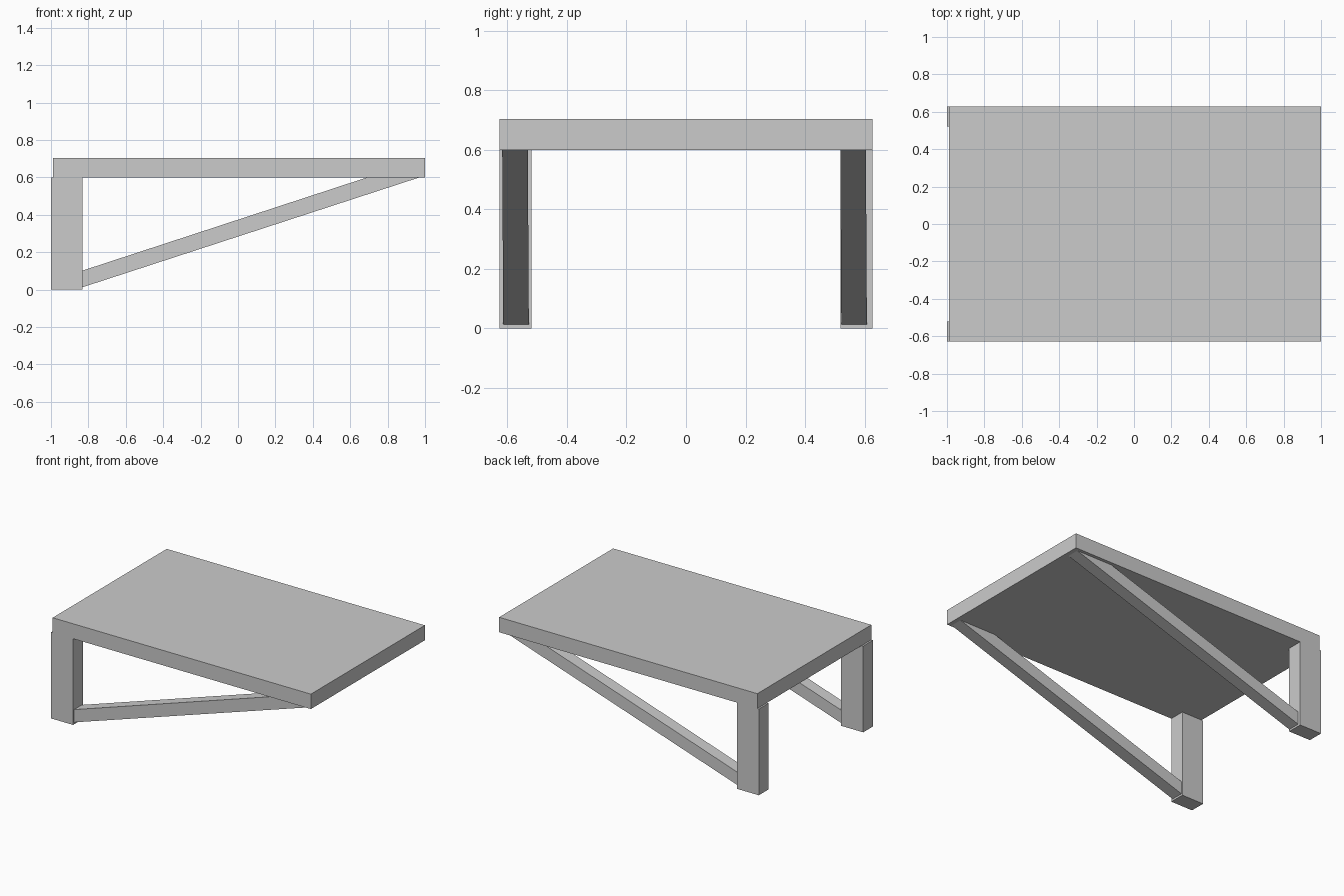
import bpy, bmesh

if "Cube" in bpy.data.objects:
    bpy.data.objects.remove(bpy.data.objects["Cube"])


def prism(name, profile, y0, y1, skew=0.0):
    """Extrude an x-z profile from y0 to y1; skew drifts y with height."""
    bm = bmesh.new()
    face = bm.faces.new([bm.verts.new((x, y0, z)) for x, z in profile])
    ext = bmesh.ops.extrude_face_region(bm, geom=[face])
    for v in ext["geom"]:
        if isinstance(v, bmesh.types.BMVert):
            v.co.y = y1
    for v in bm.verts:
        v.co.y += skew * v.co.z
    bmesh.ops.recalc_face_normals(bm, faces=bm.faces)
    me = bpy.data.meshes.new(name)
    bm.to_mesh(me)
    bm.free()
    ob = bpy.data.objects.new(name, me)
    bpy.context.collection.objects.link(ob)
    return ob


def rect(x0, x1, z0, z1):
    return [(x0, z0), (x1, z0), (x1, z1), (x0, z1)]


# Table top slab
prism("table_top", rect(-0.988, 1.0, 0.60, 0.704), -0.627, 0.627)

# Upright legs at the left end
prism("front_leg", rect(-1.0, -0.831, 0.0, 0.60), -0.627, -0.52)
prism("back_leg", rect(-1.0, -0.831, 0.0, 0.60), 0.52, 0.627)

# Slanted braces from leg foot to the free end of the top
brace = [(-0.831, 0.013), (0.97, 0.60), (0.69, 0.60), (-0.831, 0.102)]
prism("front_brace", brace, -0.614, -0.528, -0.006)
prism("back_brace", brace, 0.522, 0.608, -0.006)
